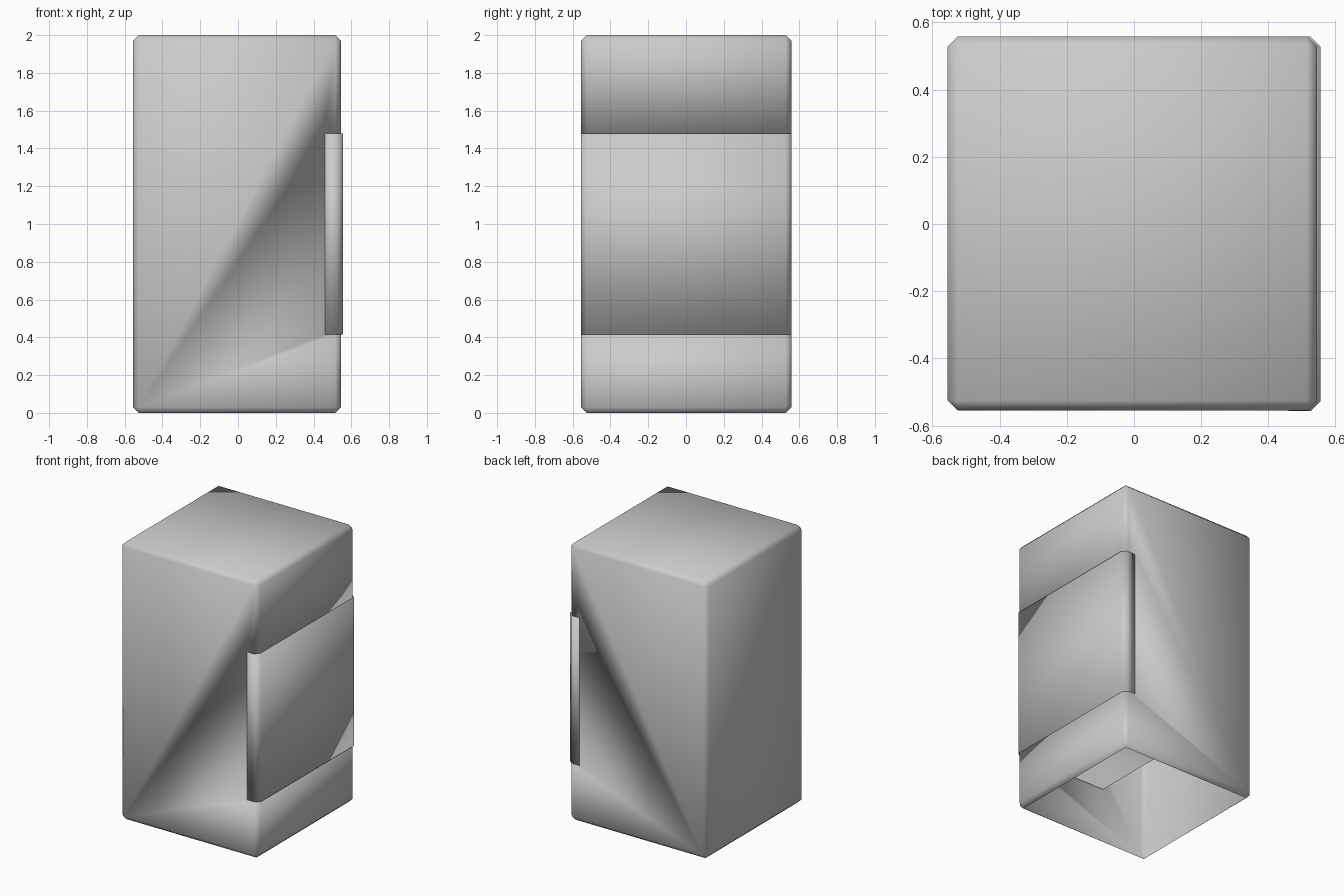
import bpy, bmesh

if "Cube" in bpy.data.objects:
    bpy.data.objects.remove(bpy.data.objects["Cube"], do_unlink=True)

grey = bpy.data.materials.new("plain grey")
grey.use_nodes = True
grey.diffuse_color = (0.6, 0.6, 0.6, 1)
grey.node_tree.nodes["Principled BSDF"].inputs["Base Color"].default_value = (0.6, 0.6, 0.6, 1)

DOOR_LOW, DOOR_HIGH = 0.415, 1.48


def add_object(name, bm):
    mesh = bpy.data.meshes.new(name)
    bmesh.ops.recalc_face_normals(bm, faces=bm.faces[:])
    bm.to_mesh(mesh)
    bm.free()
    mesh.materials.append(grey)
    obj = bpy.data.objects.new(name, mesh)
    bpy.context.collection.objects.link(obj)
    return obj


def box(x0, x1, y0, y1, z0, z1):
    bm = bmesh.new()
    bmesh.ops.create_cube(bm, size=1)
    for v in bm.verts:
        v.co.x = x1 if v.co.x > 0 else x0
        v.co.y = y1 if v.co.y > 0 else y0
        v.co.z = z1 if v.co.z > 0 else z0
    return bm


def prism(outline, z0, z1):
    bm = bmesh.new()
    face = bm.faces.new([bm.verts.new((x, y, z0)) for x, y in outline])
    new = bmesh.ops.extrude_face_region(bm, geom=[face])["geom"]
    for v in new:
        if isinstance(v, bmesh.types.BMVert):
            v.co.z = z1
    return bm


def smooth(obj):
    for p in obj.data.polygons:
        p.use_smooth = True


# Cabinet shell with chamfered edges
bm = box(-0.555, 0.545, -0.555, 0.558, 0, 2)
bmesh.ops.bevel(bm, geom=bm.edges[:], offset=0.03, segments=1, affect='EDGES')
body = add_object("cabinet_body", bm)

# Doorway with the deep compartment behind it
half = [(-0.19, 0.545), (0.46, 0.545), (0.46, 0.7), (0.7, 0.7)]
outline = half + [(x, -y) for x, y in reversed(half)]
cutter = add_object("compartment_cutter", prism(outline, DOOR_LOW, DOOR_HIGH))
cutter.hide_render = True
mod = body.modifiers.new("compartment", 'BOOLEAN')
mod.object = cutter
mod.solver = 'EXACT'
bpy.context.view_layer.objects.active = body
bpy.ops.object.modifier_apply(modifier=mod.name)
bpy.data.objects.remove(cutter, do_unlink=True)

# Open underside
bm = bmesh.new()
bm.from_mesh(body.data)
under = [f for f in bm.faces if f.calc_center_median().z < 0.001]
bmesh.ops.delete(bm, geom=under, context='FACES')
bm.to_mesh(body.data)
bm.free()
smooth(body)

# Door slab, chamfered on its two outer upright edges
bm = box(0.46, 0.555, -0.557, 0.558, DOOR_LOW, DOOR_HIGH)
edges = [e for e in bm.edges if all(v.co.x > 0.5 for v in e.verts)
         and abs(e.verts[0].co.z - e.verts[1].co.z) > 0.5]
bmesh.ops.bevel(bm, geom=edges, offset=0.03, segments=1, affect='EDGES')
smooth(add_object("door", bm))
